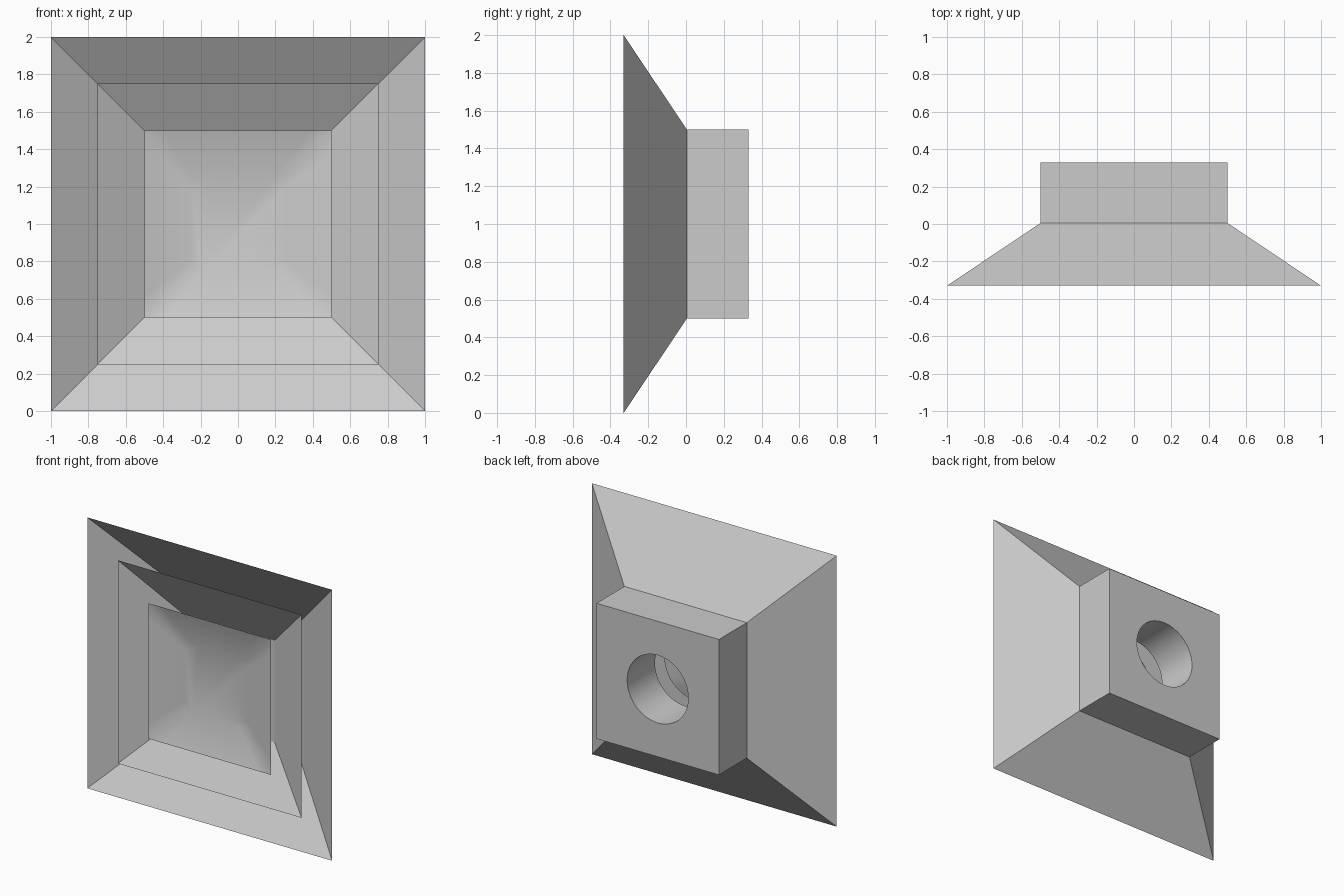
import bpy
import bmesh
import math

if "Cube" in bpy.data.objects:
    bpy.data.objects.remove(bpy.data.objects["Cube"])

SIDES = 48      # multiple of 8, so square rings get true corners
MID_Z = 1.0


def ring(bm, kind, half, y):
    """Square or round loop of vertices facing along y."""
    verts = []
    for i in range(SIDES):
        a = 2 * math.pi * i / SIDES
        c, s = math.cos(a), math.sin(a)
        k = half / max(abs(c), abs(s)) if kind == "square" else half
        verts.append(bm.verts.new((c * k, y, MID_Z + s * k)))
    return verts


def loft(name, levels, cap=False):
    """Skin a list of (kind, half size, y) loops."""
    bm = bmesh.new()
    rings = [ring(bm, *level) for level in levels]
    for a, b in zip(rings, rings[1:]):
        for i in range(SIDES):
            j = (i + 1) % SIDES
            bm.faces.new((a[i], b[i], b[j], a[j]))
    if cap:
        bm.faces.new(rings[-1][::-1])
    mesh = bpy.data.meshes.new(name)
    bm.to_mesh(mesh)
    bm.free()
    obj = bpy.data.objects.new(name, mesh)
    bpy.context.collection.objects.link(obj)
    bpy.ops.object.select_all(action="DESELECT")
    obj.select_set(True)
    bpy.context.view_layer.objects.active = obj
    bpy.ops.object.shade_smooth_by_angle(angle=math.radians(25))
    return obj


FRONT, NECK, BACK = -0.33, 0.005, 0.33

# flared outer frame with a solid box behind it and a round duct through the box
loft("outer_frame_and_duct_box", [
    ("square", 1.0, FRONT), ("square", 0.5, NECK), ("square", 0.5, BACK),
    ("round", 0.25, BACK), ("round", 0.25, NECK), ("square", 0.5, NECK)])

# middle flared louver with a round opening in its back
loft("middle_louver", [
    ("square", 0.75, FRONT), ("square", 0.375, -0.11), ("round", 0.25, -0.11)])

# shallow centre louver, closed at the back
loft("centre_louver", [
    ("square", 0.5, FRONT), ("square", 0.25, -0.256)], cap=True)
